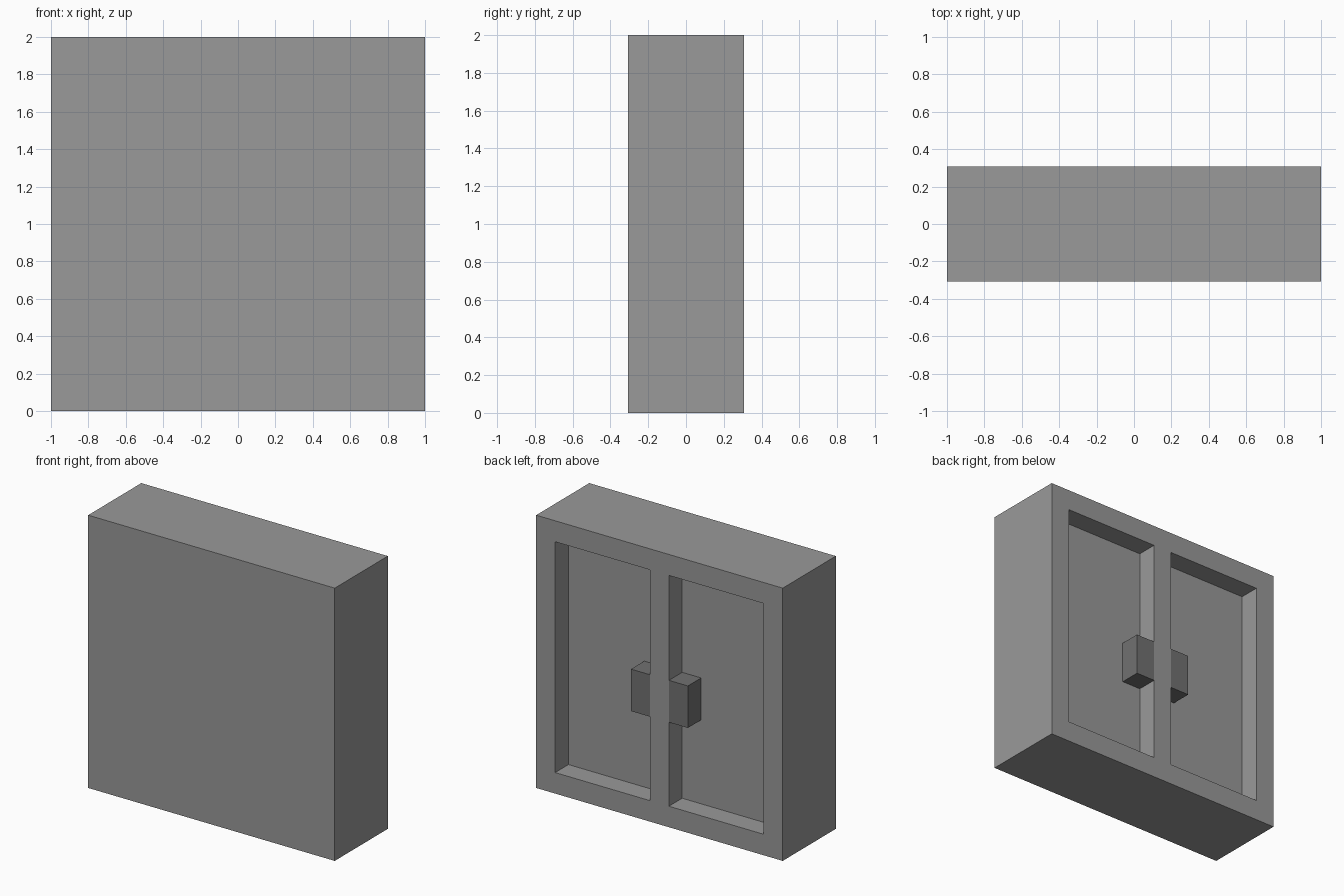
import bpy
import bmesh
from mathutils import Matrix, Vector

default = bpy.data.objects.get("Cube")
if default:
    bpy.data.objects.remove(default, do_unlink=True)

U = 2 / 13                 # border width, recess depth and handle width
HALF_DEPTH = 2 * U


def material(name, grey):
    mat = bpy.data.materials.new(name)
    mat.use_nodes = True
    colour = (grey, grey, grey, 1)
    mat.diffuse_color = colour
    mat.node_tree.nodes["Principled BSDF"].inputs["Base Color"].default_value = colour
    return mat


def box_mesh(low, high):
    low, high = Vector(low), Vector(high)
    bm = bmesh.new()
    bmesh.ops.create_cube(bm, size=1, matrix=Matrix.Translation((low + high) / 2)
                          @ Matrix.Diagonal((*(high - low), 1)))
    return bm


def add_object(name, bm, mat):
    bmesh.ops.recalc_face_normals(bm, faces=bm.faces)
    mesh = bpy.data.meshes.new(name)
    bm.to_mesh(mesh)
    bm.free()
    mesh.materials.append(mat)
    obj = bpy.data.objects.new(name, mesh)
    bpy.context.collection.objects.link(obj)
    return obj


cabinet_grey = material("mid grey", 0.32)
handle_grey = material("dark grey", 0.165)

# Cabinet: a box cut along the door panel edges
bm = box_mesh((-1, -HALF_DEPTH, 0), (1, HALF_DEPTH, 2))
cuts = [((x, 0, 0), (1, 0, 0)) for x in (-1 + U, -U / 2, U / 2, 1 - U)]
cuts += [((0, 0, z), (0, 0, 1)) for z in (U, 2 - U)]
for point, normal in cuts:
    bmesh.ops.bisect_plane(bm, geom=bm.verts[:] + bm.edges[:] + bm.faces[:],
                           plane_co=point, plane_no=normal)

# Sink the two door panels into the +y side
panels = []
for face in bm.faces:
    c = face.calc_center_median()
    if c.y > HALF_DEPTH - 0.001 and U / 2 < abs(c.x) < 1 - U and U < c.z < 2 - U:
        panels.append(face)
sunk = bmesh.ops.extrude_discrete_faces(bm, faces=panels)["faces"]
bmesh.ops.translate(bm, vec=(0, -U, 0), verts=list({v for f in sunk for v in f.verts}))
add_object("cabinet_body", bm, cabinet_grey)

# Handles on either side of the centre post, level with the frame
for name, x in (("left_handle", U), ("right_handle", -U)):
    handle = box_mesh((x - U / 2, HALF_DEPTH - U, 5 * U),
                      (x + U / 2, HALF_DEPTH, 7 * U))
    add_object(name, handle, handle_grey)
